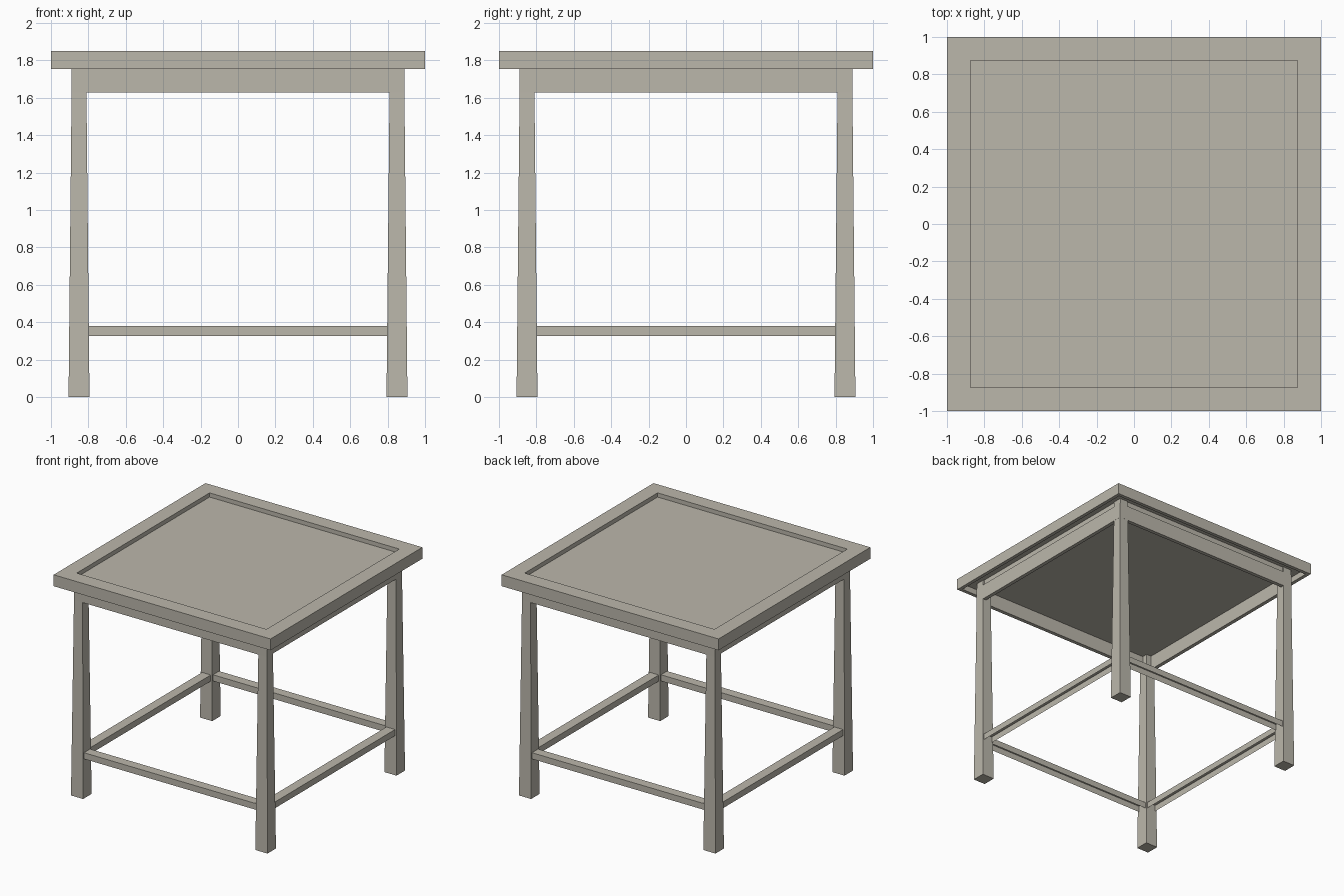
import bpy, bmesh

if "Cube" in bpy.data.objects:
    bpy.data.objects.remove(bpy.data.objects["Cube"])

wood = bpy.data.materials.new("warm grey wood")
wood.diffuse_color = (0.50, 0.475, 0.41, 1)
wood.use_nodes = True
wood.node_tree.nodes["Principled BSDF"].inputs["Base Color"].default_value = wood.diffuse_color


def finish(name, bm):
    bmesh.ops.recalc_face_normals(bm, faces=bm.faces)
    me = bpy.data.meshes.new(name)
    bm.to_mesh(me)
    bm.free()
    me.materials.append(wood)
    ob = bpy.data.objects.new(name, me)
    bpy.context.collection.objects.link(ob)
    return ob


def square_sweep(name, profile, closed):
    """Sweep a (half width, z) profile around a square; open ends are capped."""
    bm = bmesh.new()
    rings = [[bm.verts.new((sx * r, sy * r, z))
              for sx, sy in ((-1, -1), (1, -1), (1, 1), (-1, 1))]
             for r, z in profile]
    pairs = list(zip(rings, rings[1:]))
    if closed:
        pairs.append((rings[-1], rings[0]))
    else:
        bm.faces.new(rings[0])
        bm.faces.new(rings[-1])
    for a, b in pairs:
        for i in range(4):
            j = (i + 1) % 4
            bm.faces.new((a[i], a[j], b[j], b[i]))
    return finish(name, bm)


# Tabletop: raised rim around a sunken panel, with a groove under the rim
square_sweep("tabletop", [(0.875, 1.815), (0.875, 1.85), (1, 1.85), (1, 1.755),
                          (0.97, 1.755), (0.97, 1.805), (0.875, 1.805),
                          (0.875, 1.747)], False)

# Apron frame below the top, wrapping the leg tops
square_sweep("apron", [(0.89, 1.627), (0.89, 1.755), (0.858, 1.755), (0.858, 1.627)], True)

# Tapered legs
for sx, side in ((-1, "left"), (1, "right")):
    for sy, end in ((-1, "front"), (1, "back")):
        leg = square_sweep(f"{end}_{side}_leg", [(0.056, 0), (0.038, 1.80)], False)
        leg.location = (sx * 0.85, sy * 0.85, 0)

# Stretchers between the legs, open underneath
for k, side in enumerate(("front", "right", "back", "left")):
    bm = bmesh.new()
    bmesh.ops.create_cube(bm, size=1)
    bmesh.ops.scale(bm, vec=(1.61, 0.08, 0.052), verts=bm.verts)
    bmesh.ops.translate(bm, vec=(0, -0.85, 0.353), verts=bm.verts)
    bm.normal_update()
    bmesh.ops.delete(bm, geom=[f for f in bm.faces if f.normal.z < -0.5],
                     context='FACES_ONLY')
    bar = finish(side + "_stretcher", bm)
    bar.rotation_euler.z = k * 1.5707963
